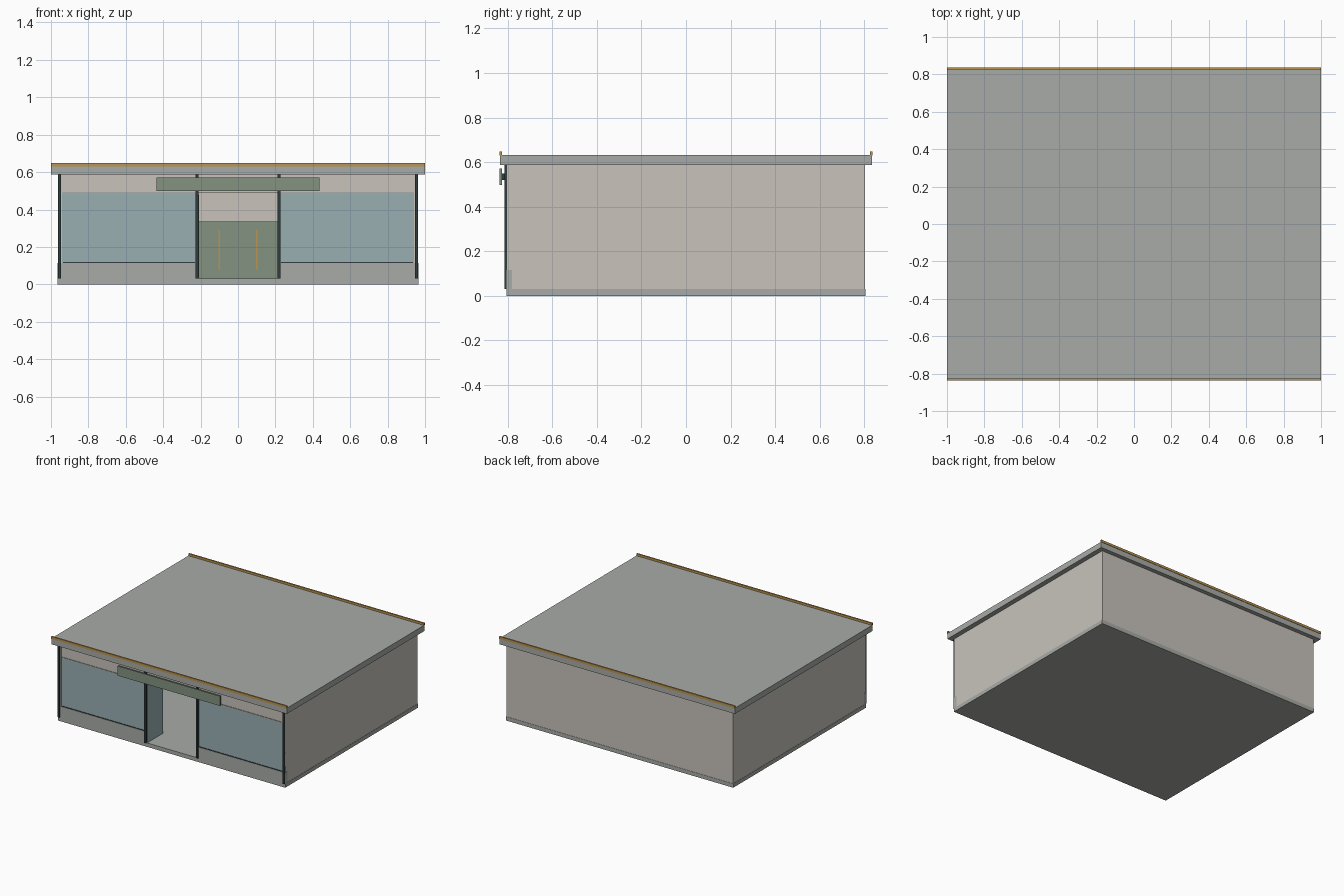
import bpy

if "Cube" in bpy.data.objects:
    bpy.data.objects.remove(bpy.data.objects["Cube"])


def material(name, r, g, b):
    m = bpy.data.materials.new(name)
    m.diffuse_color = (r, g, b, 1)
    m.use_nodes = True
    m.node_tree.nodes["Principled BSDF"].inputs["Base Color"].default_value = m.diffuse_color
    return m


CONCRETE = material("concrete", 0.39, 0.41, 0.38)
PLASTER = material("plaster", 0.58, 0.55, 0.50)
GLASS = material("glass", 0.32, 0.43, 0.45)
GREEN = material("green_paint", 0.23, 0.29, 0.22)
DARK = material("dark_metal", 0.03, 0.045, 0.045)
GOLD = material("gold_trim", 0.50, 0.30, 0.08)


def box(name, x, y, z, mat):
    """Box from (min, max) ranges on each axis."""
    bpy.ops.mesh.primitive_cube_add(size=1, location=[(a + b) / 2 for a, b in (x, y, z)])
    ob = bpy.context.object
    ob.name = name
    ob.scale = [b - a for a, b in (x, y, z)]
    bpy.ops.object.transform_apply(location=False, rotation=False, scale=True)
    ob.data.materials.append(mat)
    return ob


def sides(name, x, y, z, mat):
    """Mirrored pair of boxes about x = 0."""
    box(name + "_right", x, y, z, mat)
    box(name + "_left", (-x[1], -x[0]), y, z, mat)


# Floor slab and the three solid walls
box("floor_slab", (-0.965, 0.965), (-0.805, 0.805), (0, 0.03), CONCRETE)
box("back_wall", (-0.963, 0.963), (0.78, 0.803), (0.03, 0.587), PLASTER)
sides("side_wall", (0.94, 0.963), (-0.803, 0.78), (0.03, 0.587), PLASTER)

# Roof with a raised trim along the front and back edges
box("roof", (-1, 1), (-0.835, 0.835), (0.587, 0.632), CONCRETE)
for label, y in (("front", -0.832), ("back", 0.832)):
    box("roof_trim_" + label, (-1, 1), (y - 0.006, y + 0.006), (0.63, 0.648), GOLD)

# Shop front: header, low walls, windows and rails
box("header_panel", (-0.94, 0.94), (-0.80, -0.785), (0.49, 0.587), PLASTER)
sides("low_wall", (0.22, 0.965), (-0.806, -0.78), (0.03, 0.115), CONCRETE)
sides("window", (0.225, 0.942), (-0.80, -0.792), (0.115, 0.49), GLASS)
sides("window_sill", (0.23, 0.935), (-0.804, -0.79), (0.112, 0.119), DARK)
sides("window_top_rail", (0.23, 0.935), (-0.804, -0.79), (0.485, 0.494), CONCRETE)

# Dark posts at the corners and beside the doorway
sides("corner_post", (0.947, 0.963), (-0.815, -0.80), (0.03, 0.587), DARK)
sides("door_post", (0.212, 0.228), (-0.815, -0.80), (0.03, 0.587), DARK)

# Open door leaf, swung inward
box("door_leaf", (-0.218, -0.208), (-0.80, -0.61), (0.03, 0.48), GLASS)

# Blank sign board on brackets above the entrance
box("sign_board", (-0.435, 0.435), (-0.838, -0.826), (0.498, 0.572), GREEN)
sides("sign_bracket", (0.20, 0.24), (-0.827, -0.80), (0.52, 0.55), DARK)

# Service counter inside, with thin gold strips on its face
box("counter", (-0.42, 0.42), (0.26, 0.46), (0.03, 0.335), GREEN)
sides("counter_strip", (0.097, 0.103), (0.256, 0.262), (0.08, 0.29), GOLD)
